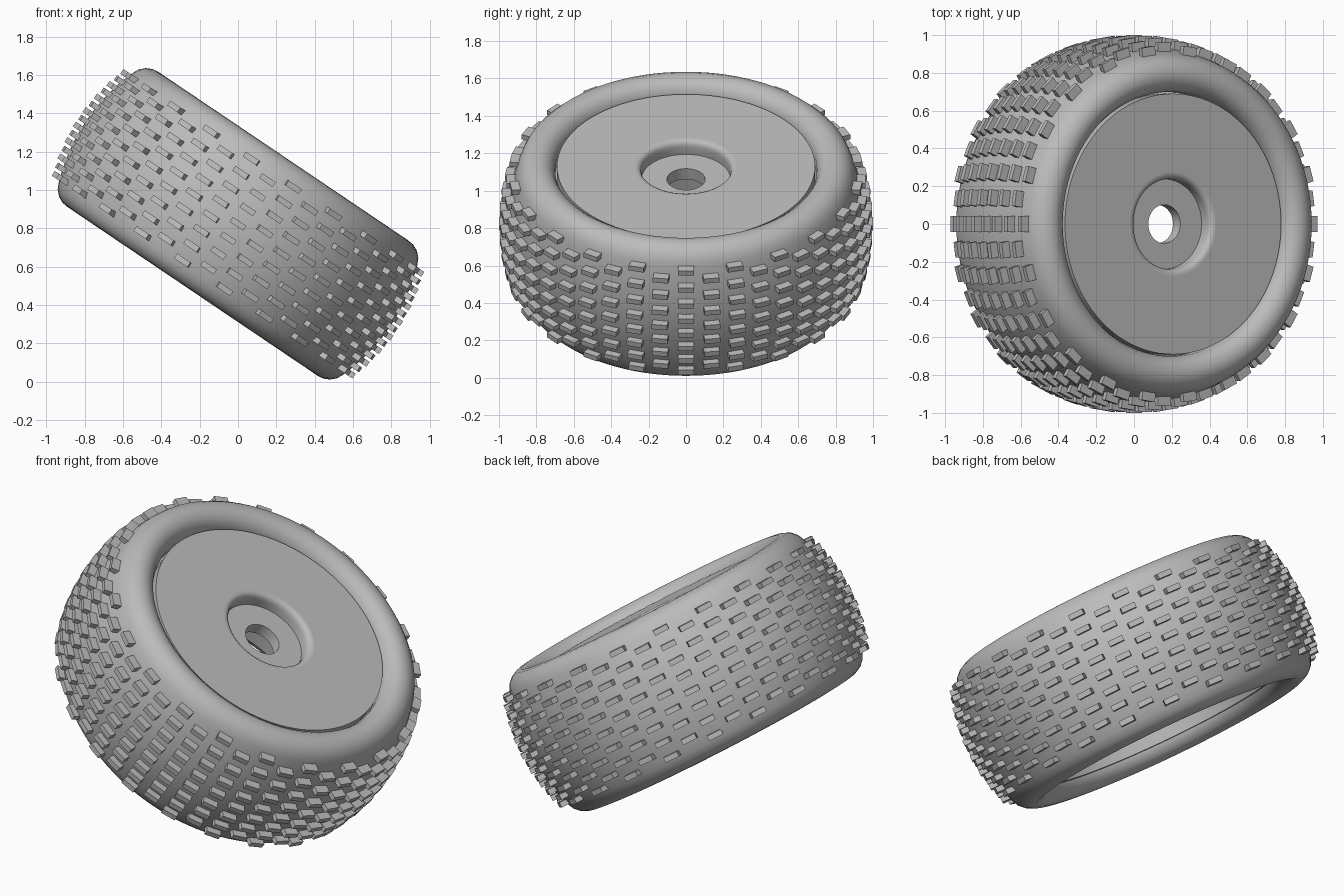
import bpy, bmesh, math
from mathutils import Matrix

cube = bpy.data.objects.get("Cube")
if cube:
    bpy.data.objects.remove(cube, do_unlink=True)

# Wheel leans over: its axle points up and toward +x
LEAN = Matrix.Translation((0, 0, 0.823)) @ Matrix.Rotation(math.radians(34), 4, 'Y')

grey = bpy.data.materials.new("light grey")
grey.use_nodes = True
tone = (0.5, 0.5, 0.5, 1)
grey.diffuse_color = tone
shader = next(n for n in grey.node_tree.nodes if n.type == 'BSDF_PRINCIPLED')
shader.inputs["Base Color"].default_value = tone
shader.inputs["Roughness"].default_value = 0.6


def finish(name, bm, smooth):
    bmesh.ops.recalc_face_normals(bm, faces=bm.faces)
    mesh = bpy.data.meshes.new(name)
    bm.to_mesh(mesh)
    bm.free()
    mesh.materials.append(grey)
    ob = bpy.data.objects.new(name, mesh)
    bpy.context.collection.objects.link(ob)
    ob.matrix_world = LEAN
    if smooth:
        bpy.ops.object.select_all(action='DESELECT')
        ob.select_set(True)
        bpy.context.view_layer.objects.active = ob
        bpy.ops.object.shade_smooth_by_angle(angle=math.radians(35))
    return ob


def lathe(name, profile, steps=96):
    """Spin a closed (radius, height) profile around the axle."""
    bm = bmesh.new()
    verts = [bm.verts.new((r, 0, h)) for r, h in profile]
    edges = [bm.edges.new((v, verts[i - 1])) for i, v in enumerate(verts)]
    bmesh.ops.spin(bm, geom=verts + edges, cent=(0, 0, 0), axis=(0, 0, 1),
                   angle=math.tau, steps=steps, use_merge=False)
    bmesh.ops.remove_doubles(bm, verts=bm.verts, dist=1e-4)
    return finish(name, bm, True)


def dome(radius, h):
    """Radius of the domed tread at height h."""
    return radius - 0.52 * h * h


# Tyre: domed tread, rounded shoulders, sidewalls dipping to the bead
tread = [(dome(0.958, h), h) for h in (0, 0.08, 0.16, 0.24, 0.31)]
shoulder = [(0.896, 0.345), (0.88, 0.378), (0.853, 0.405), (0.82, 0.421),
            (0.785, 0.425), (0.75, 0.415), (0.72, 0.392), (0.7, 0.35), (0.7, 0.3)]
upper = tread + shoulder
lower = [(r, -h) for r, h in reversed(upper[1:])]
lathe("tyre", lower + upper)

# Wheel: flat disc with a recessed hub, a bore and a deep open barrel
lathe("wheel", [
    (0.102, 0.218), (0.102, 0.287), (0.238, 0.287), (0.238, 0.33),
    (0.241, 0.348), (0.248, 0.361), (0.26, 0.368), (0.272, 0.37),
    (0.28, 0.37), (0.68, 0.37), (0.69, 0.37),
    (0.69, 0.3), (0.705, 0.29), (0.705, -0.34), (0.675, -0.34),
    (0.675, 0.3), (0.665, 0.3), (0.29, 0.3), (0.28, 0.3), (0.28, 0.218)])

# Tread blocks: alternating rows of eight and seven
ROWS, PITCH, HEIGHT = 44, 0.0915, 0.07
bm = bmesh.new()
for row in range(ROWS):
    count = 8 - row % 2
    turn = Matrix.Rotation(math.tau * row / ROWS, 4, 'Z')
    for k in range(count):
        h = (k - (count - 1) / 2) * PITCH
        place = Matrix.Translation((dome(1, h) - HEIGHT / 2, 0, h))
        size = Matrix.Diagonal((HEIGHT, 0.084, 0.03, 1))
        bmesh.ops.create_cube(bm, size=1, matrix=turn @ place @ size)
finish("tread_blocks", bm, False)
